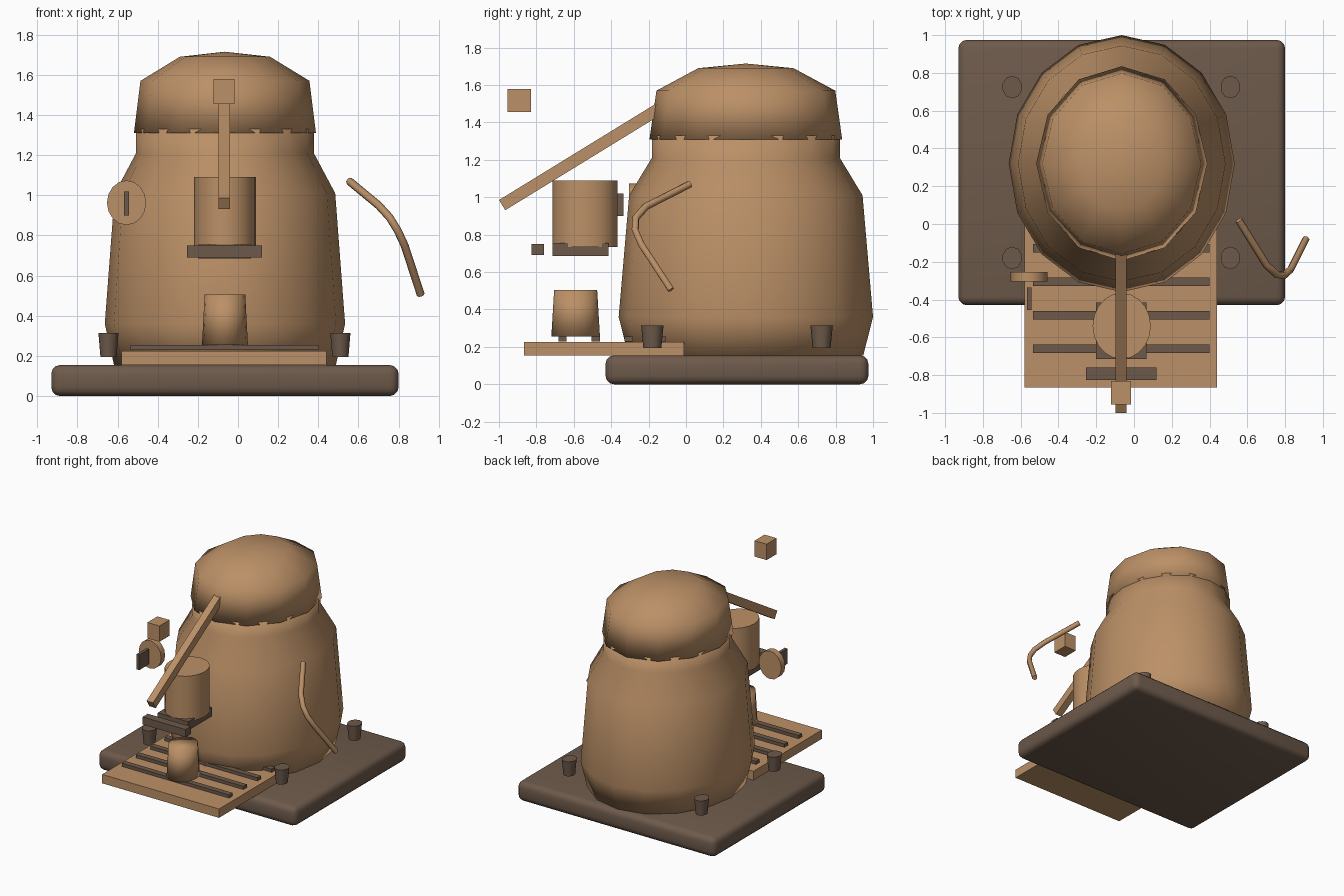
import bpy, bmesh, math
from mathutils import Matrix, Vector

cube = bpy.data.objects.get("Cube")
if cube:
    bpy.data.objects.remove(cube, do_unlink=True)

CX, CY = -0.065, 0.32      # body axis
SQUASH = 0.88              # round parts are narrower in x


def material(name, rgb):
    m = bpy.data.materials.new(name)
    m.use_nodes = True
    m.diffuse_color = (*rgb, 1)
    m.node_tree.nodes["Principled BSDF"].inputs["Base Color"].default_value = (*rgb, 1)
    return m


TAN = material("tan", (0.50, 0.28, 0.135))
BROWN = material("dark brown", (0.155, 0.102, 0.07))


def finish(name, bm, mat, smooth=None):
    """Turn a bmesh into an object; smooth is None, 'all' or 'angle'."""
    bmesh.ops.recalc_face_normals(bm, faces=bm.faces)
    mesh = bpy.data.meshes.new(name)
    bm.to_mesh(mesh)
    bm.free()
    ob = bpy.data.objects.new(name, mesh)
    bpy.context.collection.objects.link(ob)
    mesh.materials.append(mat)
    if smooth:
        bpy.ops.object.select_all(action='DESELECT')
        ob.select_set(True)
        bpy.context.view_layer.objects.active = ob
        if smooth == 'all':
            bpy.ops.object.shade_smooth()
        else:
            bpy.ops.object.shade_smooth_by_angle(angle=math.radians(50))
    return ob


def box(name, mat, x, y, z, bevel=0):
    """Box from (low, high) ranges on each axis."""
    bm = bmesh.new()
    bmesh.ops.create_cube(bm, size=1)
    for v in bm.verts:
        v.co = Vector([(a + b) / 2 + c * (b - a) for (a, b), c in zip((x, y, z), v.co)])
    if bevel:
        bmesh.ops.bevel(bm, geom=bm.edges[:], offset=bevel, segments=3,
                        profile=0.5, affect='EDGES')
    return finish(name, bm, mat, 'angle' if bevel else None)


def lathe(name, mat, profile, x, y, sides, smooth):
    """Closed turned shape from (radius, z) pairs, bottom to top."""
    bm = bmesh.new()
    rings = []
    for r, z in profile:
        angles = [math.tau * i / sides for i in range(sides)]
        rings.append([bm.verts.new((x + SQUASH * r * math.sin(a), y + r * math.cos(a), z))
                      for a in angles])
    for low, high in zip(rings, rings[1:]):
        for i in range(sides):
            j = (i + 1) % sides
            bm.faces.new((low[i], low[j], high[j], high[i]))
    bm.faces.new(rings[0])
    bm.faces.new(rings[-1])
    bmesh.ops.remove_doubles(bm, verts=bm.verts, dist=0.0001)
    return finish(name, bm, mat, smooth)


# Base plate and its four pegs
box("base", BROWN, (-0.93, 0.80), (-0.43, 0.975), (0, 0.155), 0.045)
for side, x in (("right", -0.645), ("left", 0.51)):
    for end, y in (("front", -0.18), ("back", 0.725)):
        lathe(f"{end}_{side}_peg", BROWN, [(0.048, 0.195), (0.06, 0.315)], x, y, 10, 'angle')

# Boiler body and domed lid
lathe("body", TAN, [(0.628, 0.155), (0.68, 0.36), (0.624, 1.01), (0.503, 1.21), (0.503, 1.33)],
      CX, CY, 16, 'all')
lathe("lid", TAN, [(0.515, 1.31), (0.478, 1.57), (0.255, 1.69), (0, 1.715)],
      CX, CY, 12, 'all')

# Drip tray with slats
box("drip_tray", TAN, (-0.58, 0.44), (-0.865, -0.01), (0.155, 0.225))
for i in range(4):
    y = -0.66 + 0.177 * i
    box(f"tray_slat_{i + 1}", BROWN, (-0.535, 0.40), (y - 0.022, y + 0.022), (0.23, 0.255))

# Brew head, filter holder and cup
lathe("brew_head", TAN, [(0.175, 0.735), (0.175, 1.09)], CX, -0.54, 20, 'angle')
box("filter_holder", BROWN, (-0.2, 0.065), (-0.715, -0.415), (0.685, 0.755))
box("filter_handle", BROWN, (-0.255, 0.12), (-0.825, -0.76), (0.69, 0.75))
lathe("cup", TAN, [(0.13, 0.255), (0.115, 0.505)], CX, -0.59, 16, 'all')

# Sloping lever, and the cube grip above its end
start, end = Vector((-0.069, -0.983, 0.958)), Vector((-0.069, -0.1, 1.50))
along = end - start
bm = bmesh.new()
bmesh.ops.create_cube(bm, size=1, matrix=Matrix.Translation((start + end) / 2)
                      @ Matrix.Rotation(math.atan2(along.z, along.y), 4, 'X')
                      @ Matrix.Diagonal((0.056, along.length, 0.064, 1)))
finish("lever", bm, TAN)
box("lever_grip", TAN, (-0.122, -0.017), (-0.955, -0.83), (1.455, 1.58))

# Steam dial: upright disc with a thin turning tab
bm = bmesh.new()
bmesh.ops.create_cone(bm, cap_ends=True, segments=16, radius1=0.111, radius2=0.111, depth=0.05,
                      matrix=Matrix.Translation((-0.555, -0.28, 0.963))
                      @ Matrix.Diagonal((SQUASH, 1, 1, 1)) @ Matrix.Rotation(math.pi / 2, 4, 'X'))
finish("steam_dial", bm, TAN, 'angle')
box("dial_tab", BROWN, (-0.567, -0.543), (-0.455, -0.335), (0.90, 1.02))

# Bent steam wand
path = [(0.555, 0.02, 1.07), (0.70, -0.215, 0.95), (0.755, -0.268, 0.89),
        (0.795, -0.272, 0.825), (0.83, -0.24, 0.75), (0.91, -0.08, 0.505)]
curve = bpy.data.curves.new("steam_wand", 'CURVE')
curve.dimensions = '3D'
curve.bevel_depth = 0.02
curve.bevel_resolution = 1
curve.use_fill_caps = True
spline = curve.splines.new('POLY')
spline.points.add(len(path) - 1)
for point, co in zip(spline.points, path):
    point.co = (*co, 1)
curve.materials.append(TAN)
bpy.context.collection.objects.link(bpy.data.objects.new("steam_wand", curve))
